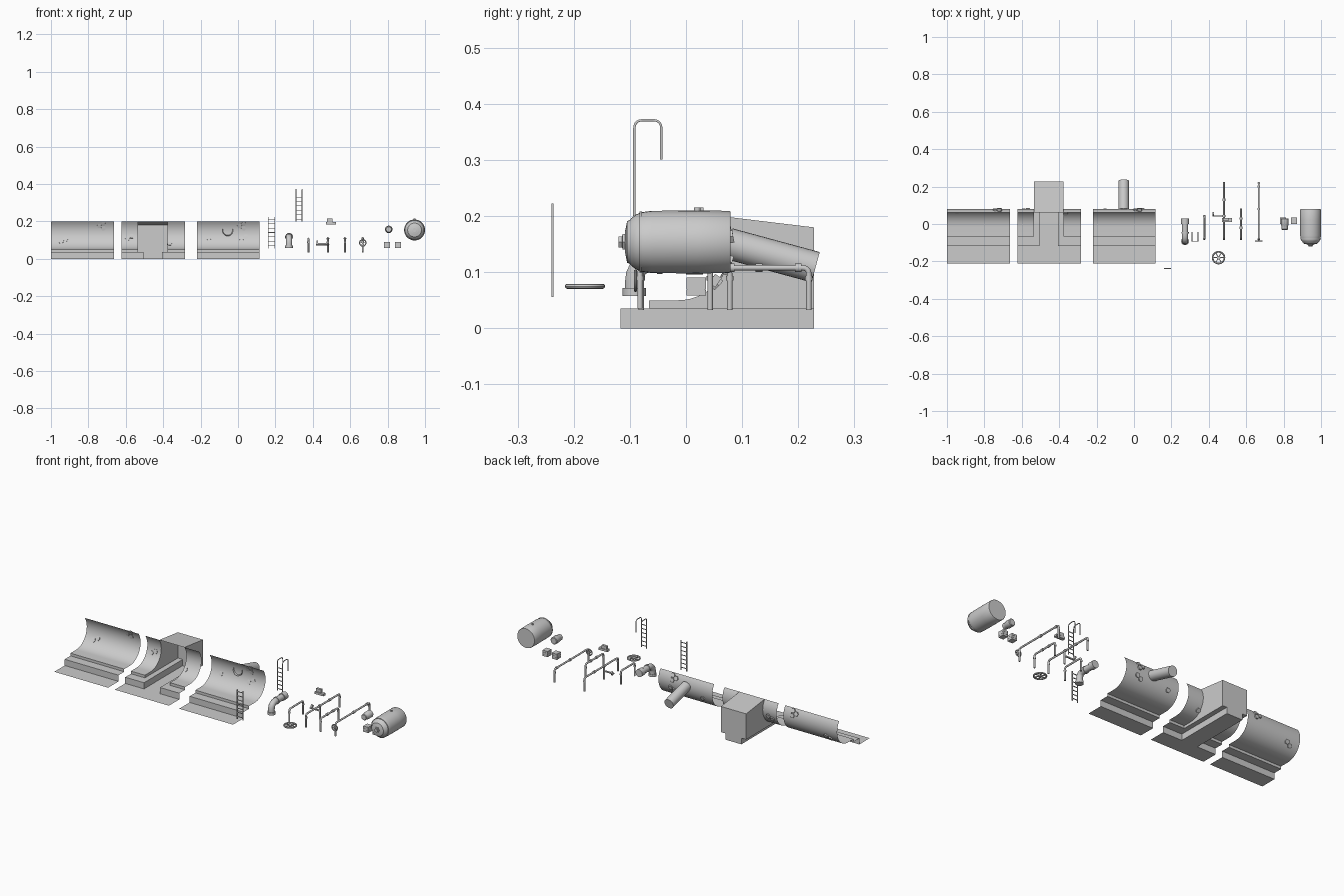
import bpy, bmesh, math
from mathutils import Vector, Matrix

if "Cube" in bpy.data.objects:
    bpy.data.objects.remove(bpy.data.objects["Cube"])


def mesh_obj(name, verts, faces, smooth=False):
    me = bpy.data.meshes.new(name)
    me.from_pydata(verts, [], faces)
    ob = bpy.data.objects.new(name, me)
    bpy.context.collection.objects.link(ob)
    if smooth:
        bpy.context.view_layer.objects.active = ob
        bpy.ops.object.select_all(action='DESELECT')
        ob.select_set(True)
        bpy.ops.object.shade_smooth_by_angle(angle=math.radians(35))
    return ob


def strip(name, prof, x0, x1):
    """Open sheet: a (y, z) profile swept along x."""
    n = len(prof)
    v = [(x, y, z) for x in (x0, x1) for y, z in prof]
    return mesh_obj(name, v, [(i, n + i, n + i + 1, i + 1) for i in range(n - 1)], True)


def box(name, c, s, rot=None):
    bm = bmesh.new()
    m = Matrix.Translation(c) @ (rot or Matrix()) @ Matrix.Diagonal((*s, 1))
    bmesh.ops.create_cube(bm, size=1, matrix=m)
    me = bpy.data.meshes.new(name)
    bm.to_mesh(me)
    ob = bpy.data.objects.new(name, me)
    bpy.context.collection.objects.link(ob)
    return ob


def lathe(name, c, axis, prof, n=24):
    """Turned part: profile of (radius, distance along axis)."""
    q = Vector((0, 0, 1)).rotation_difference(Vector(axis))
    v, f = [], []
    for r, h in prof:
        for i in range(n):
            a = 2 * math.pi * i / n
            v.append(Vector(c) + q @ Vector((r * math.cos(a), r * math.sin(a), h)))
    for k in range(len(prof) - 1):
        for i in range(n):
            j = (i + 1) % n
            f.append((k * n + i, k * n + j, k * n + n + j, k * n + n + i))
    f.append(tuple(reversed(range(n))))
    f.append(tuple(range(len(v) - n, len(v))))
    return mesh_obj(name, v, f, True)


def tube(name, pts, r, bend=0.012, res=3):
    """Pipe along a path, corners rounded."""
    pts = [Vector(p) for p in pts]
    path = [pts[0]]
    for a, b, c in zip(pts, pts[1:], pts[2:]):
        p, q = b + (a - b).normalized() * bend, b + (c - b).normalized() * bend
        for i in range(6):
            t = i / 5
            path.append(p * (1 - t) ** 2 + b * 2 * t * (1 - t) + q * t * t)
    path.append(pts[-1])
    cu = bpy.data.curves.new(name, 'CURVE')
    cu.dimensions = '3D'
    cu.bevel_depth, cu.bevel_resolution, cu.use_fill_caps = r, res, True
    s = cu.splines.new('POLY')
    s.points.add(len(path) - 1)
    for sp, p in zip(s.points, path):
        sp.co = (*p, 1)
    ob = bpy.data.objects.new(name, cu)
    bpy.context.collection.objects.link(ob)
    return ob


# tunnel wall profile
CY, CZ, R = -0.015, 0.145, 0.095
top_a = math.asin(0.055 / R)
arc = [(CY + R * math.cos(-math.pi / 2 + t), CZ + R * math.sin(-math.pi / 2 + t))
       for t in [(math.pi / 2 + top_a) * i / 18 for i in range(19)]]
floor_step = [(-0.21, 0), (-0.117, 0), (-0.117, 0.035), (-0.066, 0.035)]
deck_wall = [(-0.066, 0.035), (-0.066, 0.05)] + arc

# straight sections
for name, a, b in (("wall_left", -1, -0.664), ("wall_right", -0.22, 0.116)):
    strip(name, floor_step + deck_wall[1:], a, b)

# middle section with doorway alcove
A0, A1, P0, P1, YB = -0.535, -0.378, -0.505, -0.405, 0.228
strip("wall_mid_left", deck_wall, -0.622, A0)
strip("wall_mid_right", deck_wall, A1, -0.284)
strip("step_mid_left", floor_step, -0.622, P0)
strip("step_mid_right", floor_step, P1, -0.284)
strip("passage_floor", [(-0.21, 0), (YB, 0), (YB, 0.035)], P0, P1)
strip("alcove_shell", [(YB, 0.035), (YB, 0.18), arc[-1]], A0, A1)
side = deck_wall + [(YB, 0.18), (YB, 0.035)]
for s, a, p in (("left", A0, P0), ("right", A1, P1)):
    mesh_obj("alcove_side_" + s, [(a, y, z) for y, z in side], [tuple(range(len(side)))])
    strip("ledge_" + s, [(-0.066, 0.035), (YB, 0.035)], min(a, p), max(a, p))
    mesh_obj("passage_side_" + s, [(p, -0.117, 0), (p, YB, 0), (p, YB, 0.035), (p, -0.117, 0.035)],
             [(0, 1, 2, 3)])

# drain pipe behind right section
d = Vector((0, 0.155, -0.042))
lathe("drain_pipe", (-0.055, 0.076, 0.151), d.normalized(),
      [(0.022, 0.15), (0.022, 0.01), (0.028, 0), (0.028, d.length)])


# hexagonal wall tiles, following the curve
def hexes(x, z, offs):
    for k, (dx, dz) in enumerate(offs):
        a = math.asin((z + dz - CZ) / R)
        n = Vector((0, math.cos(a), math.sin(a)))
        lathe("hex_tile", Vector((x + dx, CY, CZ)) + n * (R - 0.003), n,
              [(0.013, 0), (0.013, 0.009)], 6)


pair = [(-0.011, 0), (0.012, 0.012)]
trio = [(-0.022, 0.004), (0, -0.009), (0.0, 0.015)]
hexes(-0.935, 0.09, pair)
hexes(-0.72, 0.172, trio)
hexes(-0.58, 0.108, pair)
hexes(-0.355, 0.08, pair[:1])
hexes(-0.145, 0.108, pair[:1])
hexes(0.03, 0.107, pair)
hexes(0.03, 0.172, trio)

# straight ladder
for x in (0.162, 0.197):
    box("ladder_rail", (x, -0.238, 0.139), (0.004, 0.004, 0.167))
for i in range(7):
    box("ladder_rung", (0.1795, -0.238, 0.07 + i * 0.0235), (0.035, 0.004, 0.003))

# hooked ladder
for x in (0.31, 0.343):
    tube("hook_ladder_rail", [(x, -0.092, 0.2), (x, -0.092, 0.371), (x, -0.044, 0.371),
                              (x, -0.044, 0.301)], 0.0024, 0.015, 1)
for i in range(6):
    box("hook_ladder_rung", (0.3265, -0.092, 0.212 + i * 0.0235), (0.033, 0.004, 0.003))

# large elbow pipe
X = 0.273
tube("elbow_pipe", [(X, 0.02, 0.117), (X, -0.092, 0.117), (X, -0.092, 0.065)], 0.017, 0.034, 5)
lathe("elbow_foot", (X, -0.092, 0.058), (0, 0, 1), [(0.021, 0), (0.021, 0.014)])
lathe("elbow_collar", (X, 0.0, 0.117), (0, 1, 0), [(0.021, 0), (0.021, 0.03)])
lathe("elbow_ring", (X, -0.052, 0.117), (0, 1, 0), [(0.02, 0), (0.02, 0.01)])


# torus handwheel with spokes
def wheel(name, c, axis, r, t):
    q = Vector((0, 0, 1)).rotation_difference(Vector(axis)).to_matrix().to_4x4()
    bpy.ops.mesh.primitive_torus_add(major_radius=r - t, minor_radius=t, major_segments=24,
                                     minor_segments=8, location=c, rotation=q.to_euler())
    bpy.context.object.name = name
    bpy.ops.object.shade_smooth_by_angle()
    for k in range(3):
        box(name + "_spoke", c, (2 * (r - t), t, t), q @ Matrix.Rotation(math.pi * k / 3, 4, 'Z'))
    lathe(name + "_hub", Vector(c) - Vector(axis) * t, axis, [(r * .28, 0), (r * .28, 2 * t)], 12)


wheel("large_handwheel", (0.452, -0.18, 0.075), (0, 0, 1), 0.036, 0.0045)

# small pipe runs: x, front y, back y, extra leg, couplings
for x, y0, y1, mid, coup in ((0.376, -0.08, 0.043, None, []),
                             (0.481, -0.08, 0.219, 0.043, [0.043, 0.13]),
                             (0.572, -0.08, 0.078, None, [-0.02, 0.03]),
                             (0.667, -0.082, 0.219, None, [0.08, 0.2])):
    wheeled = x > 0.6
    zf = 0.07 if wheeled else 0.033
    tube("pipe_run", [(x, y0, zf), (x, y0, 0.108), (x, y1, 0.108), (x, y1, 0.033)], 0.005)
    if mid:
        tube("pipe_leg", [(x, mid, 0.033), (x, mid, 0.108)], 0.005)
    for y in coup:
        lathe("pipe_coupling", (x, y - 0.006, 0.108), (0, 1, 0), [(0.0075, 0), (0.0075, 0.012)], 12)
    for y in (y0, y1):
        lathe("pipe_collar", (x, y, 0.085), (0, 0, 1), [(0.0065, 0), (0.0065, 0.008)], 12)
wheel("pipe_handwheel", (0.667, -0.09, 0.085), (0, 1, 0), 0.02, 0.003)
tube("pipe_lower_leg", [(0.667, -0.082, 0.035), (0.667, -0.082, 0.075)], 0.005)

# valve on second run
box("valve_bar", (0.45, 0.043, 0.08), (0.06, 0.007, 0.007))
box("valve_grip", (0.425, 0.052, 0.085), (0.008, 0.014, 0.02), Matrix.Rotation(-0.6, 4, 'X'))

# pipe brackets
box("bracket_plate", (0.497, 0.022, 0.19), (0.055, 0.02, 0.012))
box("bracket_block", (0.49, 0.024, 0.206), (0.03, 0.014, 0.018))

# small canister
lathe("canister", (0.806, 0.03, 0.157), (0, -1, 0),
      [(0.017, 0), (0.02, 0.003), (0.02, 0.035), (0.017, 0.04), (0.017, 0.058), (0.014, 0.061)])

# banded crates
for x in (0.797, 0.855):
    for k in range(3):
        box("crate_band", (x, 0.018, 0.0635 + k * 0.011), (0.031, 0.035, 0.0105))
    box("crate_core", (x, 0.018, 0.0745), (0.028, 0.032, 0.031))

# large tank
lathe("tank_body", (0.944, 0.079, 0.154), (0, -1, 0),
      [(0.054, 0), (0.0555, 0.003), (0.056, 0.06), (0.0555, 0.14), (0.053, 0.158), (0.049, 0.168),
       (0.042, 0.177), (0.039, 0.179), (0.037, 0.184), (0.022, 0.187), (0.018, 0.188)], 32)
lathe("tank_nozzle", (0.944, -0.105, 0.154), (0, -1, 0),
      [(0.016, 0), (0.016, 0.008), (0.011, 0.009), (0.011, 0.015)], 6)
lathe("tank_ring", (0.944, -0.078, 0.154), (0, -1, 0), [(0.0545, 0), (0.0545, 0.005)], 32)
lathe("tank_cap", (0.944, 0.02, 0.205), (0, 0, 1), [(0.006, 0), (0.006, 0.01)], 12)
